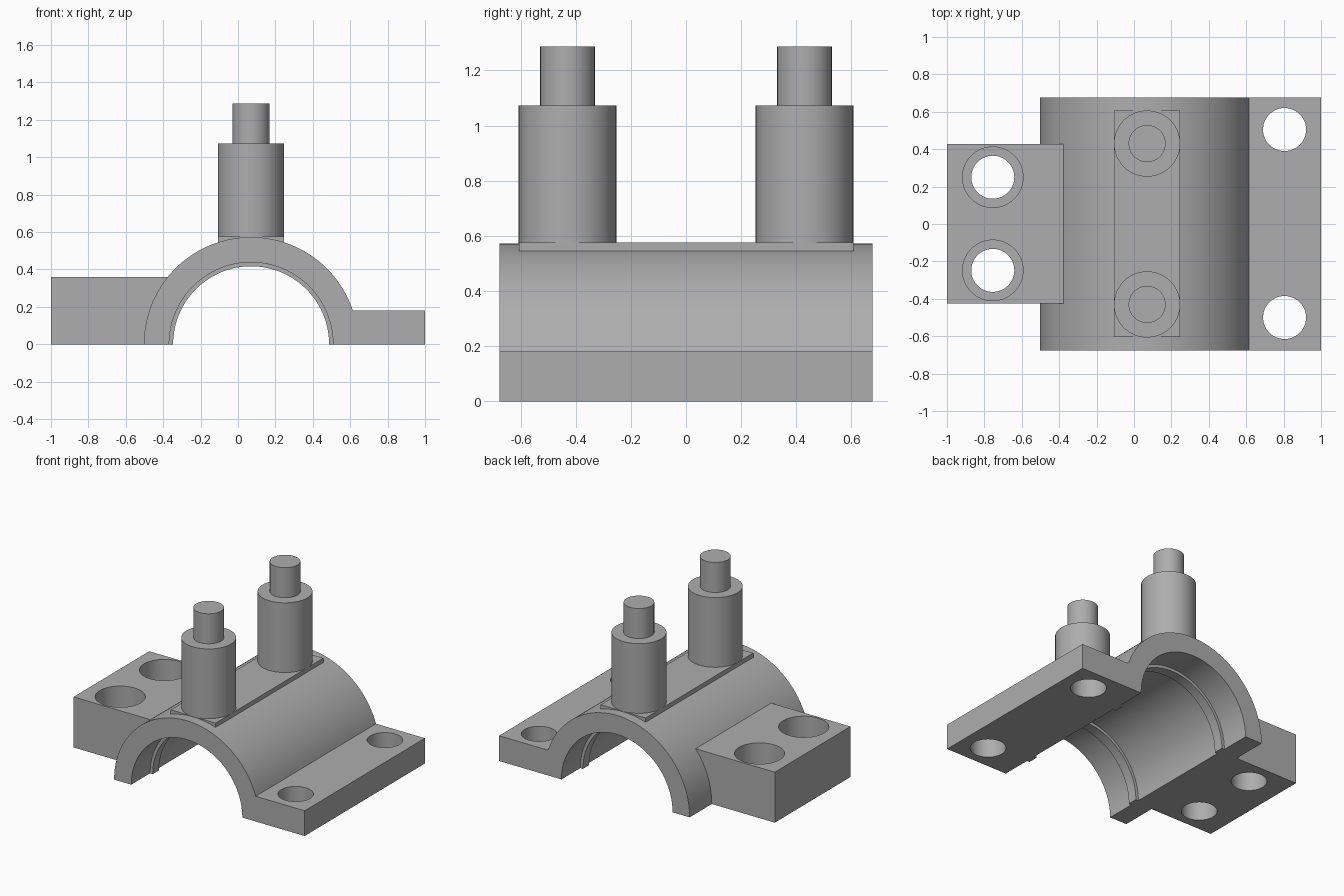
import bpy
import bmesh
from math import pi, sin, cos, asin, radians

cube = bpy.data.objects.get("Cube")
if cube:
    bpy.data.objects.remove(cube, do_unlink=True)

grey = bpy.data.materials.new("machined grey")
grey.use_nodes = True
COLOUR = (0.42, 0.42, 0.42, 1)
grey.diffuse_color = COLOUR
grey.node_tree.nodes["Principled BSDF"].inputs["Base Color"].default_value = COLOUR

AXIS_X = 0.07
OUTER, INNER, RIB = 0.573, 0.438, 0.417
HALF_LENGTH = 0.677
FLANGE_TOP = 0.18
POST_Y = 0.43


def finish(bm, name):
    bmesh.ops.recalc_face_normals(bm, faces=bm.faces)
    mesh = bpy.data.meshes.new(name)
    bm.to_mesh(mesh)
    bm.free()
    mesh.materials.append(grey)
    obj = bpy.data.objects.new(name, mesh)
    bpy.context.collection.objects.link(obj)
    return obj


def smooth(obj):
    bpy.ops.object.select_all(action='DESELECT')
    obj.select_set(True)
    bpy.context.view_layer.objects.active = obj
    bpy.ops.object.shade_smooth_by_angle(angle=radians(30))


def arc(radius, start, end, steps=64):
    angles = [start + (end - start) * i / steps for i in range(steps + 1)]
    return [(AXIS_X + radius * cos(a), radius * sin(a)) for a in angles]


def extrude_xz(name, profile, y0, y1):
    """Extrude an x-z outline along y."""
    bm = bmesh.new()
    face = bm.faces.new([bm.verts.new((x, y0, z)) for x, z in profile])
    new = bmesh.ops.extrude_face_region(bm, geom=[face])["geom"]
    verts = [v for v in new if isinstance(v, bmesh.types.BMVert)]
    bmesh.ops.translate(bm, verts=verts, vec=(0, y1 - y0, 0))
    return finish(bm, name)


def lathe(name, profile, x, y, steps=64):
    """Spin an r-z outline, starting and ending on the axis."""
    bm = bmesh.new()
    verts = [bm.verts.new((x + r, y, z)) for r, z in profile]
    edges = [bm.edges.new(pair) for pair in zip(verts, verts[1:])]
    bmesh.ops.spin(bm, geom=verts + edges, cent=(x, y, 0), axis=(0, 0, 1),
                   angle=2 * pi, steps=steps)
    bmesh.ops.remove_doubles(bm, verts=bm.verts, dist=0.0001)
    return finish(bm, name)


def cut(obj, cutter):
    mod = obj.modifiers.new("hole", 'BOOLEAN')
    mod.operation, mod.solver, mod.object = 'DIFFERENCE', 'EXACT', cutter
    bpy.context.view_layer.objects.active = obj
    bpy.ops.object.modifier_apply(modifier=mod.name)
    bpy.data.objects.remove(cutter, do_unlink=True)


# Half-round saddle with its flange
outline = arc(OUTER, asin(FLANGE_TOP / OUTER), pi) + arc(INNER, pi, 0)
outline += [(1, 0), (1, FLANGE_TOP)]
saddle = extrude_xz("saddle_and_flange", outline, -HALF_LENGTH, HALF_LENGTH)
for y in (-0.5, 0.505):
    cut(saddle, lathe("flange_hole", [(0, -0.1), (0.115, -0.1), (0.115, 0.3), (0, 0.3)],
                      0.805, y))
smooth(saddle)

# Mounting block, its inner side buried in the saddle wall
block = extrude_xz("mounting_block", [(-1, 0), (-0.45, 0), (-0.36, 0.36), (-1, 0.36)],
                   -0.424, 0.428)
LEDGE = 0.18
for y in (-0.248, 0.25):
    cut(block, lathe("stepped_hole", [(0, -0.1), (0.115, -0.1), (0.115, LEDGE),
                                      (0.162, LEDGE), (0.162, 0.5), (0, 0.5)], -0.755, y))
smooth(block)

# Raised ribs inside the saddle
for side, label in ((-1, "front"), (1, "back")):
    ring = arc(INNER + 0.01, 0, pi) + arc(RIB, pi, 0)
    smooth(extrude_xz(label + "_inner_rib", ring, side * 0.43 - 0.035, side * 0.43 + 0.035))

# Pad on the crown
extrude_xz("crown_pad", [(-0.107, 0.545), (0.247, 0.545), (0.247, 0.576), (-0.107, 0.576)],
           -0.605, 0.608)

# Stepped posts
for side, label in ((-1, "front"), (1, "back")):
    smooth(lathe(label + "_post", [(0, 0.55), (0.177, 0.55), (0.177, 1.073), (0.099, 1.073),
                                   (0.099, 1.287), (0, 1.287)], AXIS_X, side * POST_Y))
